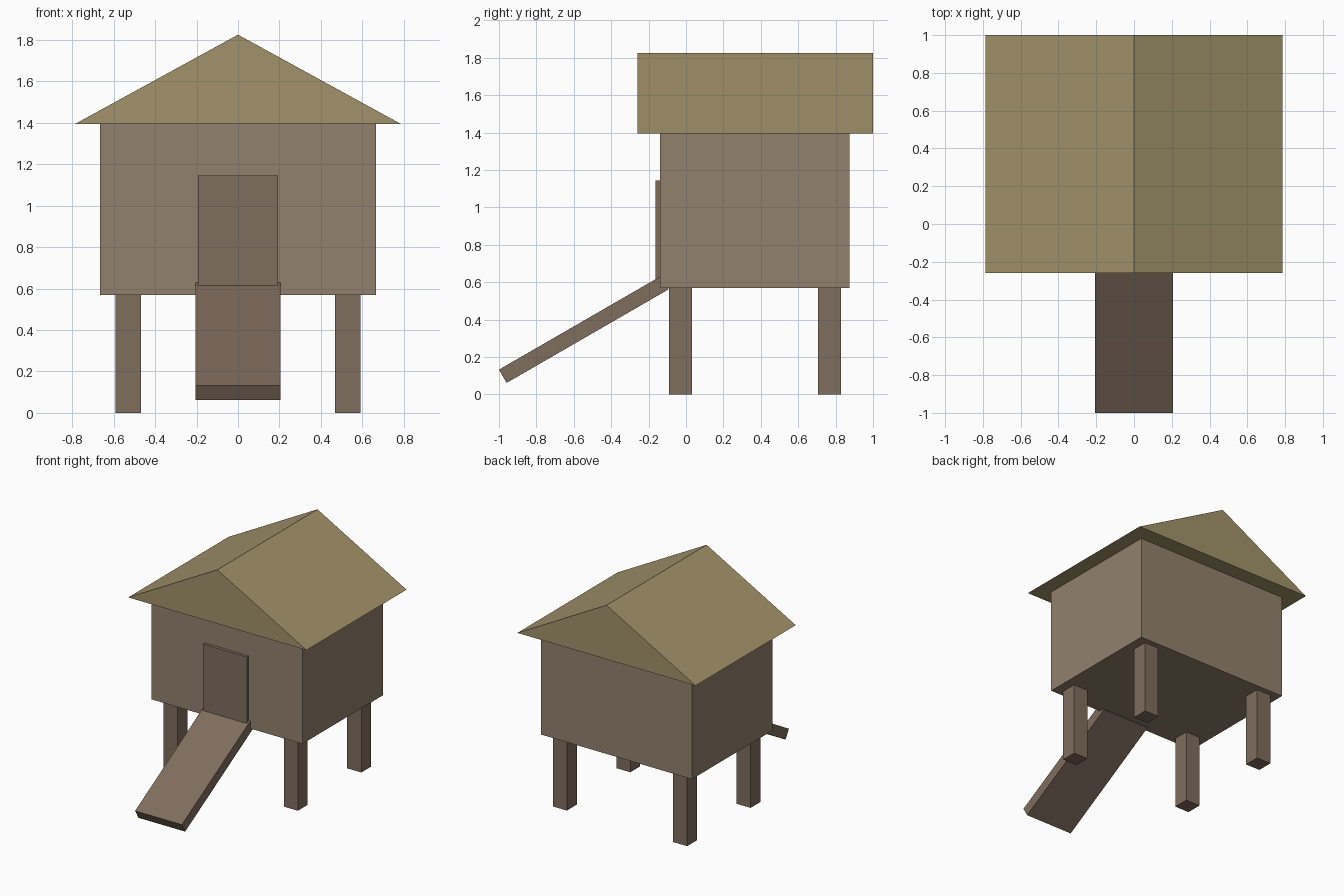
import bpy, bmesh
from math import radians, sin, cos
from mathutils import Matrix, Vector

if "Cube" in bpy.data.objects:
    bpy.data.objects.remove(bpy.data.objects["Cube"])


def material(name, rgb):
    m = bpy.data.materials.new(name)
    m.diffuse_color = (*rgb, 1)
    m.use_nodes = True
    m.node_tree.nodes["Principled BSDF"].inputs["Base Color"].default_value = m.diffuse_color
    return m


wall = material("wall_wood", (0.29, 0.22, 0.155))
dark = material("dark_wood", (0.215, 0.155, 0.112))
thatch = material("thatch", (0.36, 0.29, 0.145))


def finish(name, bm, mat):
    bmesh.ops.recalc_face_normals(bm, faces=bm.faces)
    me = bpy.data.meshes.new(name)
    bm.to_mesh(me)
    bm.free()
    me.materials.append(mat)
    ob = bpy.data.objects.new(name, me)
    bpy.context.collection.objects.link(ob)
    return ob


def box(name, lo, hi, mat):
    lo, hi = Vector(lo), Vector(hi)
    bm = bmesh.new()
    bmesh.ops.create_cube(bm, size=1, matrix=Matrix.Translation((lo + hi) / 2)
                          @ Matrix.Diagonal((*(hi - lo), 1)))
    return finish(name, bm, mat)


# Hut body
box("hut_body", (-0.665, -0.14, 0.57), (0.665, 0.875, 1.397), wall)

# Gable roof: triangular profile extruded front to back
bm = bmesh.new()
profile = [(-0.785, 1.395), (0.785, 1.395), (0, 1.825)]
gable = bm.faces.new([bm.verts.new((x, -0.26, z)) for x, z in profile])
ext = bmesh.ops.extrude_face_region(bm, geom=[gable], use_keep_orig=True)
bmesh.ops.translate(bm, vec=(0, 1.26, 0),
                    verts=[v for v in ext["geom"] if isinstance(v, bmesh.types.BMVert)])
finish("roof", bm, thatch)

# Four stilts
for row, y in (("front", -0.03), ("back", 0.768)):
    for side, x in (("left", -0.53), ("right", 0.53)):
        box(f"{row}_{side}_stilt", (x - 0.062, y - 0.062, 0),
            (x + 0.062, y + 0.062, 0.572), dark)

# Door
box("door", (-0.192, -0.164, 0.58), (0.192, -0.115, 1.145), dark)

# Sloping ramp, hinged at its lower front edge
ramp = box("ramp", (-0.206, 0, -0.082), (0.206, 1.0, 0), dark)
ramp.location = (0, -1.0, 0.133)
ramp.rotation_euler = (radians(30), 0, 0)
